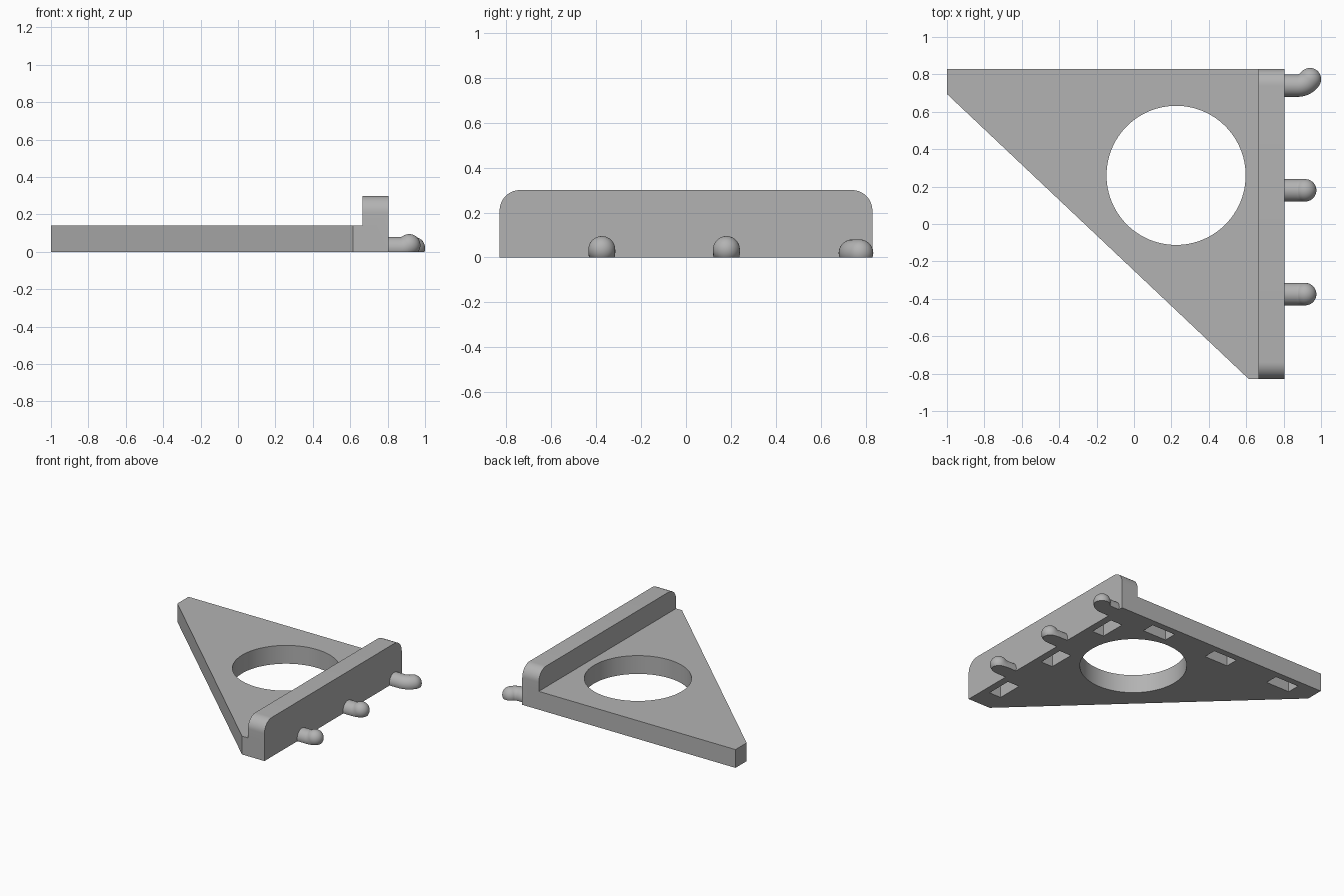
import bpy, bmesh
from math import sin, cos, pi, radians
from mathutils import Vector

if "Cube" in bpy.data.objects:
    bpy.data.objects.remove(bpy.data.objects["Cube"])

grey = bpy.data.materials.new("light grey plastic")
grey.use_nodes = True
GREY = (0.45, 0.45, 0.45, 1)
grey.diffuse_color = GREY
grey.node_tree.nodes["Principled BSDF"].inputs["Base Color"].default_value = GREY


def make_object(name, bm):
    bmesh.ops.recalc_face_normals(bm, faces=bm.faces)
    mesh = bpy.data.meshes.new(name)
    bm.to_mesh(mesh)
    bm.free()
    mesh.materials.append(grey)
    obj = bpy.data.objects.new(name, mesh)
    bpy.context.collection.objects.link(obj)
    return obj


def prism(name, points, depth):
    """Extrude a closed outline along a vector."""
    bm = bmesh.new()
    face = bm.faces.new([bm.verts.new(p) for p in points])
    new = bmesh.ops.extrude_face_region(bm, geom=[face])["geom"]
    bmesh.ops.translate(bm, vec=depth, verts=[v for v in new if isinstance(v, bmesh.types.BMVert)])
    return make_object(name, bm)


def combine(obj, other, operation):
    """Apply a boolean and remove the helper object."""
    mod = obj.modifiers.new("boolean", 'BOOLEAN')
    mod.operation, mod.object, mod.solver = operation, other, 'EXACT'
    bpy.context.view_layer.objects.active = obj
    bpy.ops.object.modifier_apply(modifier=mod.name)
    bpy.data.objects.remove(other)


def smooth(obj, angle=30):
    bpy.ops.object.select_all(action='DESELECT')
    obj.select_set(True)
    bpy.context.view_layer.objects.active = obj
    bpy.ops.object.shade_smooth_by_angle(angle=radians(angle))


RIGHT, INNER, HALF = 0.805, 0.665, 0.83

# Triangular plate with blunted tips
outline = [(-1, HALF), (-1, 0.695), (0.615, -HALF), (0.74, -HALF), (0.74, HALF)]
body = prism("bracket_body", [(x, y, 0) for x, y in outline], (0, 0, 0.14))

# Upright fence with rounded top corners
R, TOP = 0.09, 0.30
arc = [(HALF - R + R * cos(a), TOP - R + R * sin(a))
       for a in (pi / 2 * i / 12 for i in range(13))]
side = [(HALF, 0)] + arc
side += [(-y, z) for y, z in reversed(side)]
fence = prism("fence", [(INNER, y, z) for y, z in side], (RIGHT - INNER, 0, 0))
combine(body, fence, 'UNION')

# Large round opening
ring = [2 * pi * i / 96 for i in range(96)]
hole = prism("hole_cutter", [(0.225 + 0.372 * cos(a), 0.26 + 0.372 * sin(a), -0.1) for a in ring],
             (0, 0, 0.4))
combine(body, hole, 'DIFFERENCE')

# Blind slots in the underside, three along each straight edge
slots = [(x, 0.73, 0.1, 0.05) for x in (-0.735, -0.175, 0.385)]
slots += [(0.70, y, 0.05, 0.1) for y in (0.545, -0.01, -0.57)]
for cx, cy, hx, hy in slots:
    corners = [(cx + sx * hx, cy + sy * hy, -0.1)
               for sx, sy in ((-1, -1), (1, -1), (1, 1), (-1, 1))]
    combine(body, prism("slot_cutter", corners, (0, 0, 0.2)), 'DIFFERENCE')
smooth(body)


def peg(name, y, bend, radius, sweep, straight_end):
    """Round peg: straight shank, bend, domed end, flat underside."""
    r, n = 0.06, 40
    along = Vector((1, 0, 0))
    across = along.cross(bend)
    start = Vector((straight_end, y, 0.02))
    rings = [(Vector((RIGHT - 0.02, y, 0.02)), along, r)]
    for i in range(13):
        a = sweep * i / 12
        centre = start + along * radius * sin(a) + bend * radius * (1 - cos(a))
        rings.append((centre, along * cos(a) + bend * sin(a), r))
    tip, heading, _ = rings[-1]
    for i in range(1, 12):
        a = pi / 2 * i / 12
        rings.append((tip + heading * r * sin(a), heading, r * cos(a)))
    bm = bmesh.new()
    loops = []
    for centre, tangent, rad in rings:
        normal = across.cross(tangent)
        loops.append([bm.verts.new(centre + rad * (normal * cos(2 * pi * k / n) + across * sin(2 * pi * k / n)))
                      for k in range(n)])
    for lo, hi in zip(loops, loops[1:]):
        for k in range(n):
            bm.faces.new((lo[k], lo[(k + 1) % n], hi[(k + 1) % n], hi[k]))
    bm.faces.new(loops[0])
    pole = bm.verts.new(tip + heading * r)
    for k in range(n):
        bm.faces.new((loops[-1][k], loops[-1][(k + 1) % n], pole))
    # Trim flat at the base plane
    cut = bmesh.ops.bisect_plane(bm, geom=bm.verts[:] + bm.edges[:] + bm.faces[:],
                                 plane_co=(0, 0, 0), plane_no=(0, 0, -1), clear_outer=True)
    bmesh.ops.holes_fill(bm, edges=[e for e in cut["geom_cut"] if isinstance(e, bmesh.types.BMEdge)])
    smooth(make_object(name, bm), 40)


# Two upturned pegs and one hooked sideways
UP, BACK = Vector((0, 0, 1)), Vector((0, 1, 0))
peg("front_peg", -0.375, UP, 0.075, radians(37), 0.87)
peg("middle_peg", 0.18, UP, 0.075, radians(37), 0.87)
peg("back_hook_peg", 0.74, BACK, 0.08, radians(55), 0.875)
